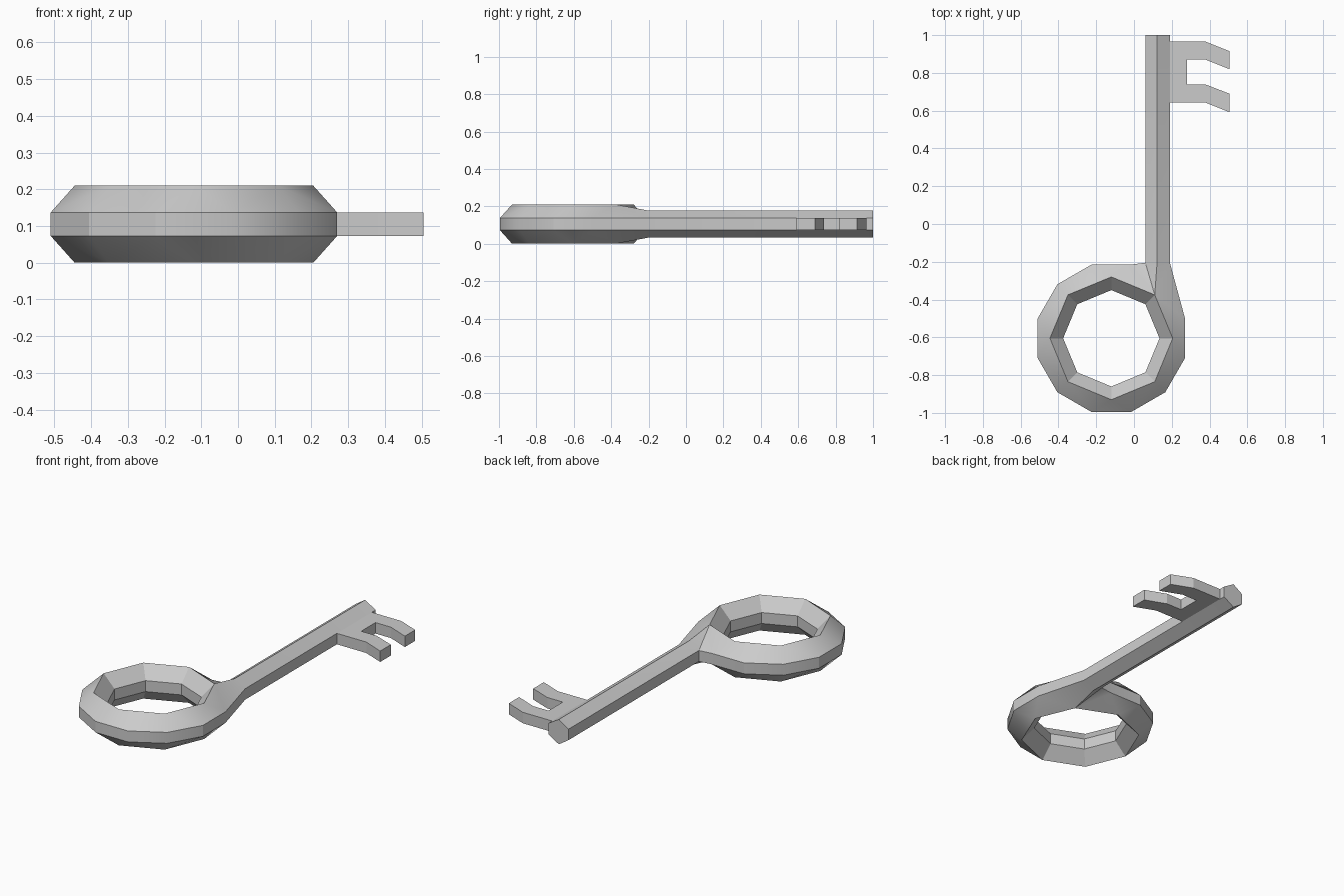
import bpy, bmesh
from math import cos, sin, radians

if "Cube" in bpy.data.objects:
    bpy.data.objects.remove(bpy.data.objects["Cube"])

CX, CY, MID = -0.12, -0.605, 0.105    # ring centre and middle height
BAND, RIDGE, PEAK = 0.032, 0.105, 0.073  # half heights


def finish(bm, name):
    bmesh.ops.remove_doubles(bm, verts=bm.verts, dist=1e-5)
    bmesh.ops.recalc_face_normals(bm, faces=bm.faces)
    me = bpy.data.meshes.new(name)
    bm.to_mesh(me)
    bm.free()
    ob = bpy.data.objects.new(name, me)
    bpy.context.collection.objects.link(ob)
    bpy.ops.object.select_all(action='DESELECT')
    ob.select_set(True)
    bpy.context.view_layer.objects.active = ob
    bpy.ops.object.shade_smooth_by_angle(angle=radians(30))
    return ob


# Ring handle flowing into the shaft; upper and lower halves are mirrored
bm = bmesh.new()


def polar(r, deg, h):
    return (CX + r * cos(radians(deg)), CY + r * sin(radians(deg)), MID + h)


def face(*pts):
    bm.faces.new([bm.verts.new(p) for p in pts])


outer_a = [75 + 30 * i for i in range(11)]   # 12 sides, shaft replaces one corner
ridge_a = [45 + 45 * i for i in range(9)]    # 8-sided crest and hole


def outer(a, s): return polar(0.404, a, s * BAND)
def ridge(a, s): return polar(0.325, a, s * RIDGE)
def inner(a, s): return polar(0.255, a, s * BAND)


def shaft(y, s):
    return (0.06, y, MID + s * BAND), (0.122, y, MID + s * PEAK), (0.19, y, MID + s * BAND)


Y0, Y1 = -0.205, 1.0
for s in (1, -1):
    # Outer slope: zip the 12-sided rim to the 8-sided crest
    i = j = 0
    while i < 10 or j < 8:
        a, b = outer_a[i], ridge_a[j]
        go_outer = j == 8 or (i < 10 and abs(outer_a[i + 1] - b) < abs(ridge_a[j + 1] - a))
        if go_outer:
            i += 1
            face(outer(a, s), outer(outer_a[i], s), ridge(b, s))
        else:
            j += 1
            face(outer(a, s), ridge(ridge_a[j], s), ridge(b, s))
    # Inner slope
    for b in ridge_a[:-1]:
        face(ridge(b, s), ridge(b + 45, s), inner(b + 45, s), inner(b, s))
    # Neck and shaft slopes
    l0, p0, r0 = shaft(Y0, s)
    l1, p1, r1 = shaft(Y1, s)
    face(ridge(45, s), outer(75, s), l0)
    face(ridge(45, s), l0, p0)
    face(ridge(45, s), p0, r0)
    face(ridge(45, s), r0, outer(15, s))
    face(l0, l1, p1, p0)
    face(p0, p1, r1, r0)

# Upright bands: hole, then the outline from rim along both shaft sides
for b in ridge_a[:-1]:
    face(inner(b, 1), inner(b + 45, 1), inner(b + 45, -1), inner(b, -1))


def outline(s):
    return ([shaft(Y1, s)[0], shaft(Y0, s)[0]] + [outer(a, s) for a in outer_a]
            + [shaft(Y0, s)[2], shaft(Y1, s)[2]])


up, low = outline(1), outline(-1)
for k in range(len(up) - 1):
    face(up[k], up[k + 1], low[k + 1], low[k])
# Shaft end cap
face(*shaft(Y1, 1), *reversed(shaft(Y1, -1)))
finish(bm, "ring_handle_and_shaft")

# Two-pronged bit at the shaft tip
profile = [(0.185, 0.965), (0.38, 0.965), (0.505, 0.915), (0.505, 0.82),
           (0.38, 0.87), (0.28, 0.87), (0.28, 0.738), (0.38, 0.738),
           (0.505, 0.69), (0.505, 0.592), (0.38, 0.642), (0.185, 0.642)]
bm = bmesh.new()
f = bm.faces.new([bm.verts.new((x, y, MID - BAND)) for x, y in profile])
ext = bmesh.ops.extrude_face_region(bm, geom=[f])
bmesh.ops.translate(bm, vec=(0, 0, 2 * BAND),
                    verts=[v for v in ext["geom"] if isinstance(v, bmesh.types.BMVert)])
finish(bm, "key_bit").data.shade_flat()
